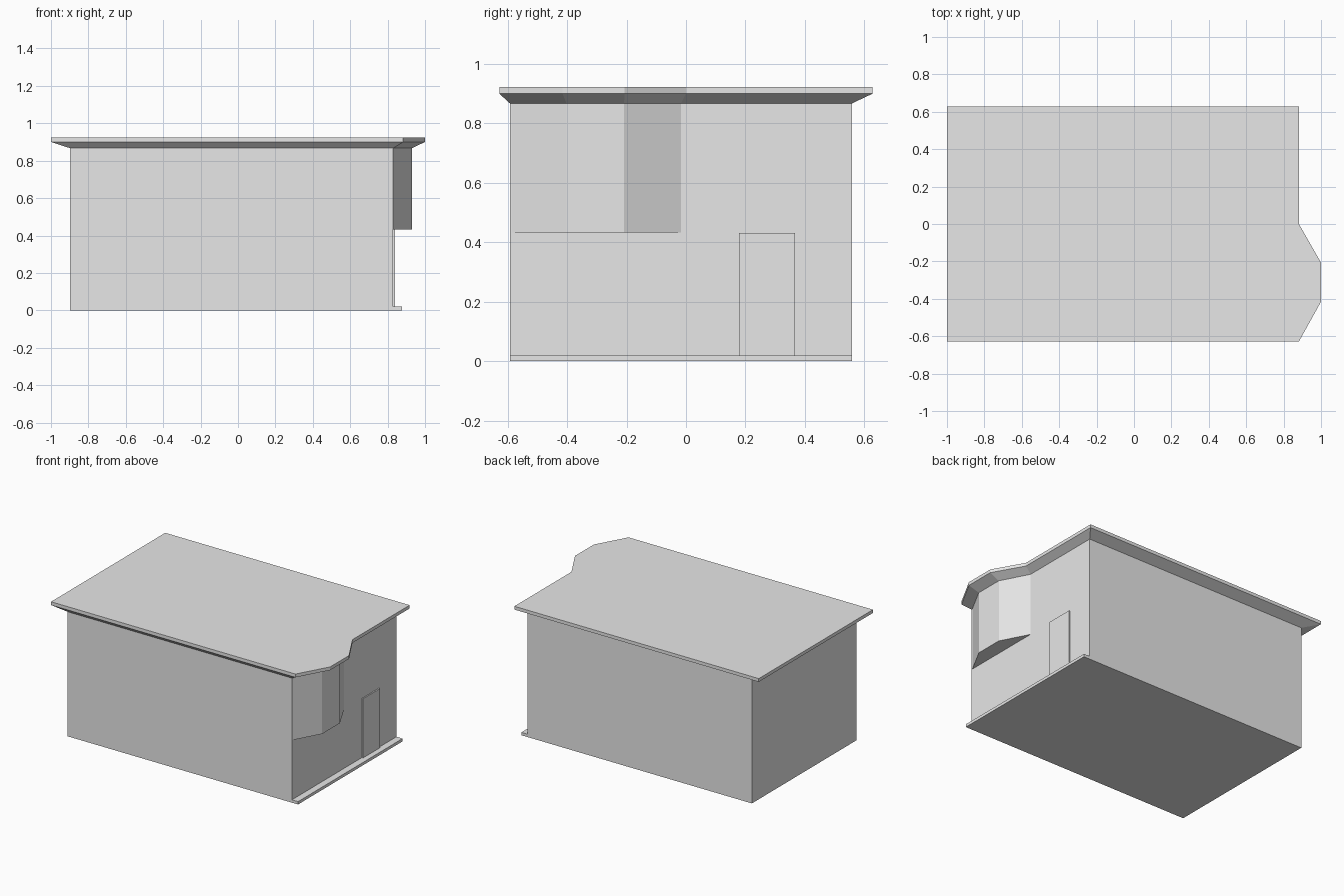
import bpy, bmesh

if "Cube" in bpy.data.objects:
    bpy.data.objects.remove(bpy.data.objects["Cube"])

plaster = bpy.data.materials.new("light grey")
plaster.diffuse_color = (0.8, 0.8, 0.8, 1)
plaster.use_nodes = True
plaster.node_tree.nodes["Principled BSDF"].inputs["Base Color"].default_value = plaster.diffuse_color


def loft(name, rings):
    """Closed solid through stacked outlines, each given as (outline, z)."""
    bm = bmesh.new()
    loops = [[bm.verts.new((x, y, z)) for x, y in pts] for pts, z in rings]
    bm.faces.new(loops[0][::-1])
    bm.faces.new(loops[-1])
    n = len(loops[0])
    for a, b in zip(loops, loops[1:]):
        for i in range(n):
            j = (i + 1) % n
            bm.faces.new((a[i], a[j], b[j], b[i]))
    bmesh.ops.recalc_face_normals(bm, faces=bm.faces[:])
    mesh = bpy.data.meshes.new(name)
    bm.to_mesh(mesh)
    bm.free()
    mesh.materials.append(plaster)
    obj = bpy.data.objects.new(name, mesh)
    bpy.context.collection.objects.link(obj)
    return obj


def rect(x0, x1, y0, y1):
    return [(x0, y0), (x1, y0), (x1, y1), (x0, y1)]


# Main measurements
LEFT, RIGHT, FRONT, BACK = -0.898, 0.83, -0.592, 0.558
EAVES, BAY_BASE, STEP_TOP = 0.867, 0.433, 0.02

# Angled bay on the right wall, and the same outline flared out for the roof
bay = [(RIGHT, -0.585), (0.93, -0.402), (0.93, -0.208), (RIGHT, -0.017)]
wall_line = [(LEFT, FRONT)] + [(RIGHT, FRONT)] + bay[1:] + [(RIGHT, BACK), (LEFT, BACK)]
roof_line = [(-1, -0.628), (0.882, -0.628), (1, -0.415), (1, -0.207),
             (0.882, 0.0), (0.882, 0.628), (-1, 0.628)]

# Building body
loft("building_body", [(rect(LEFT, RIGHT, FRONT, BACK), 0),
                       (rect(LEFT, RIGHT, FRONT, BACK), EAVES)])

# Overhanging bay
loft("bay_window", [(bay, BAY_BASE), (bay, EAVES)])

# Flat roof with sloped cornice
loft("roof_cornice", [(wall_line, EAVES), (roof_line, 0.9), (roof_line, 0.923)])

# Low step along the right wall
step = rect(RIGHT, 0.877, FRONT, BACK)
loft("entrance_step", [(step, 0), (step, STEP_TOP)])

# Door plate
door = rect(RIGHT, 0.839, 0.178, 0.366)
loft("door", [(door, STEP_TOP), (door, 0.432)])
